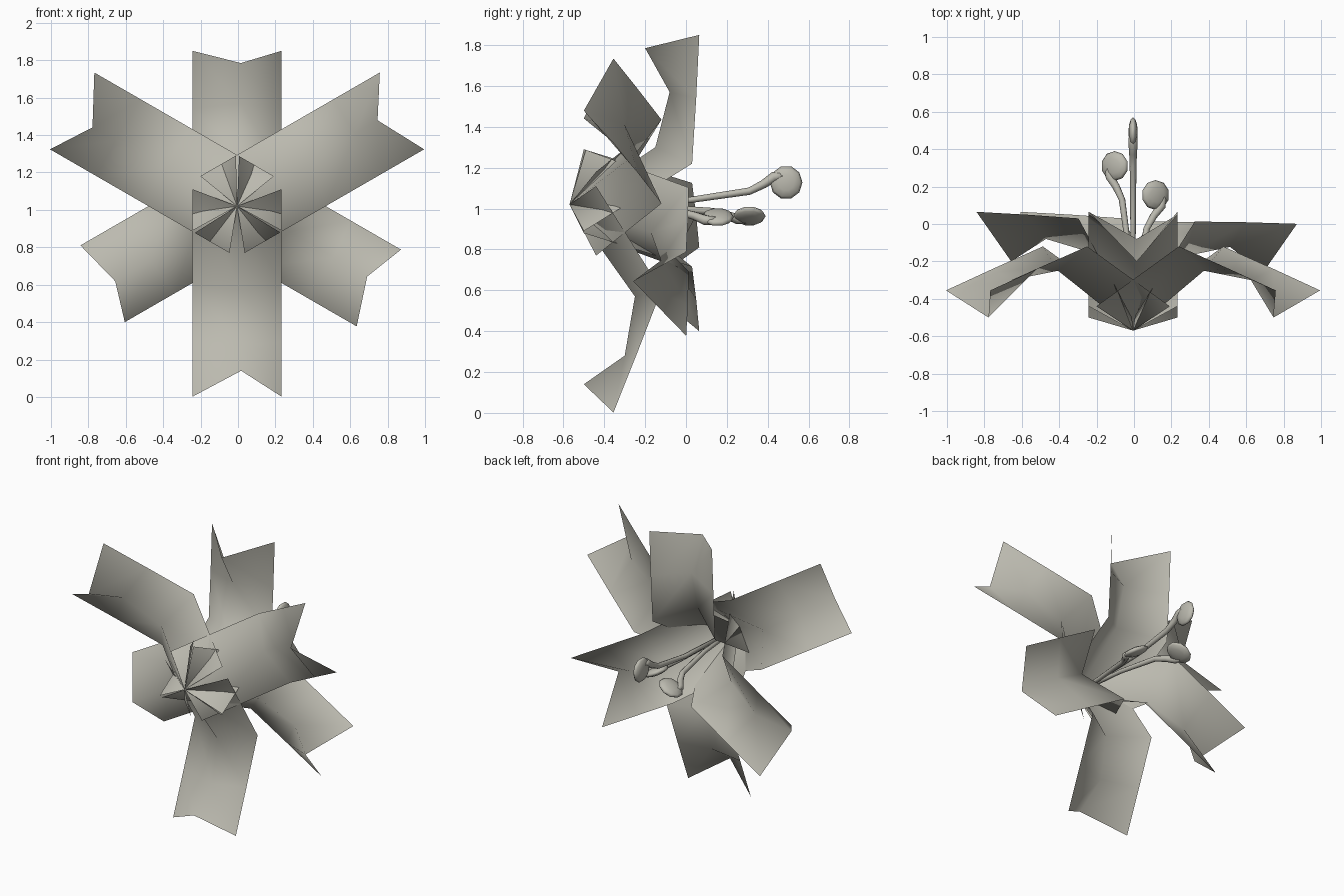
import bpy, bmesh
from math import radians, cos, sin
from mathutils import Vector, Matrix

cube = bpy.data.objects.get("Cube")
if cube:
    bpy.data.objects.remove(cube)

mat = bpy.data.materials.new("warm_grey")
mat.use_nodes = True
COLOR = (0.50, 0.49, 0.43, 1)
mat.diffuse_color = COLOR
mat.node_tree.nodes["Principled BSDF"].inputs["Base Color"].default_value = COLOR

HEART = Vector((-0.005, 0, 1.02))   # flower axis runs along y through here
BASE_Y = -0.57                      # where all petals meet
HALF = 0.237                        # half width of a petal


def place(r, side, y, angle):
    """Radial, sideways and axial position turned about the flower axis."""
    a = radians(angle)
    return HEART + Vector((r * cos(a) - side * sin(a), y, r * sin(a) + side * cos(a)))


def finish(name, bm):
    mesh = bpy.data.meshes.new(name)
    bm.to_mesh(mesh)
    bm.free()
    mesh.materials.append(mat)
    obj = bpy.data.objects.new(name, mesh)
    bpy.context.collection.objects.link(obj)
    for p in mesh.polygons:
        p.use_smooth = True


def petal(name, fold, rim, angle, shift=0.022, tilt=0.0):
    """V-folded strip: an off-centre fold line with a rim on either side."""
    def tilted(r, side, y):
        h = y - BASE_Y
        return place(r * cos(tilt) + h * sin(tilt), side,
                     BASE_Y + h * cos(tilt) - r * sin(tilt), angle)

    bm = bmesh.new()
    rows = []
    for (fr, fy), (er, ey) in zip(fold, rim):
        fold_side = shift if fr > 0 else 0
        rows.append([bm.verts.new(tilted(*p)) for p in
                     ((er, -HALF, ey), (fr, fold_side, fy), (er, HALF, ey))])
    for a, b in zip(rows, rows[1:]):
        for i in range(2):
            bm.faces.new((a[i], a[i + 1], b[i + 1], b[i]))
    finish(name, bm)


# Petals: outer whorl curls forward, inner whorl stands further back
outer_fold = [(0, BASE_Y), (0.45, -0.25), (0.74, -0.30), (0.88, -0.50)]
outer_rim = [(-0.09, -0.44), (0.42, -0.12), (0.73, -0.24), (1.018, -0.355)]
inner_fold = [(0, BASE_Y), (0.28, -0.15), (0.55, -0.08), (0.765, -0.20)]
inner_rim = [(-0.13, -0.50), (0.20, 0.03), (0.52, 0.05), (0.83, 0.065)]
for i in range(3):
    petal(f"outer_petal_{i + 1}", outer_fold, outer_rim, 30 + 120 * i)
petal("inner_petal_top", inner_fold, inner_rim, 90, shift=-0.02)
petal("inner_petal_right", inner_fold, inner_rim, 210)
petal("inner_petal_left", inner_fold, inner_rim, 330, tilt=0.075)


# Stamens: thin bent stalk, flattened drooping head
def stamen(index, angle, shift, spread):
    path = [(0, -0.55, 0.010), (0.022, 0.02 + shift, 0.015), (0.065, 0.31 + shift, 0.018),
            (0.10, 0.38 + shift, 0.021), (0.135, 0.43 + shift, 0.025), (0.14, 0.48 + shift, 0.022)]
    bm = bmesh.new()
    rings = []
    across = (place(0, 1, 0, angle) - HEART).normalized()
    pts = [place(r * spread, 0, y, angle) for r, y, _ in path]
    for k, p in enumerate(pts):
        along = (pts[min(k + 1, len(pts) - 1)] - pts[max(k - 1, 0)]).normalized()
        other = along.cross(across)
        rings.append([bm.verts.new(p + path[k][2] * (across * cos(t) + other * sin(t)))
                      for t in (radians(45 * j) for j in range(8))])
    for a, b in zip(rings, rings[1:]):
        for j in range(8):
            bm.faces.new((a[j], a[(j + 1) % 8], b[(j + 1) % 8], b[j]))
    bm.faces.new(rings[0][::-1])
    bm.faces.new(rings[-1])
    bmesh.ops.recalc_face_normals(bm, faces=bm.faces)
    finish(f"stamen_stalk_{index}", bm)

    bm = bmesh.new()
    radial = (place(1, 0, 0, angle) - HEART).normalized()
    axis = Vector((0, 1, 0))
    frame = Matrix((radial, axis, radial.cross(axis))).transposed().to_4x4()
    bmesh.ops.create_uvsphere(
        bm, u_segments=10, v_segments=6, radius=1,
        matrix=Matrix.Translation(place(0.108 * spread, 0, 0.49 + shift, angle)) @ frame
        @ Matrix.Diagonal((0.083, 0.080, 0.025, 1)))
    finish(f"stamen_head_{index}", bm)


stamen(1, 90, 0, 1)
stamen(2, 210, -0.18, 1.05)
stamen(3, 333, -0.335, 1.25)
